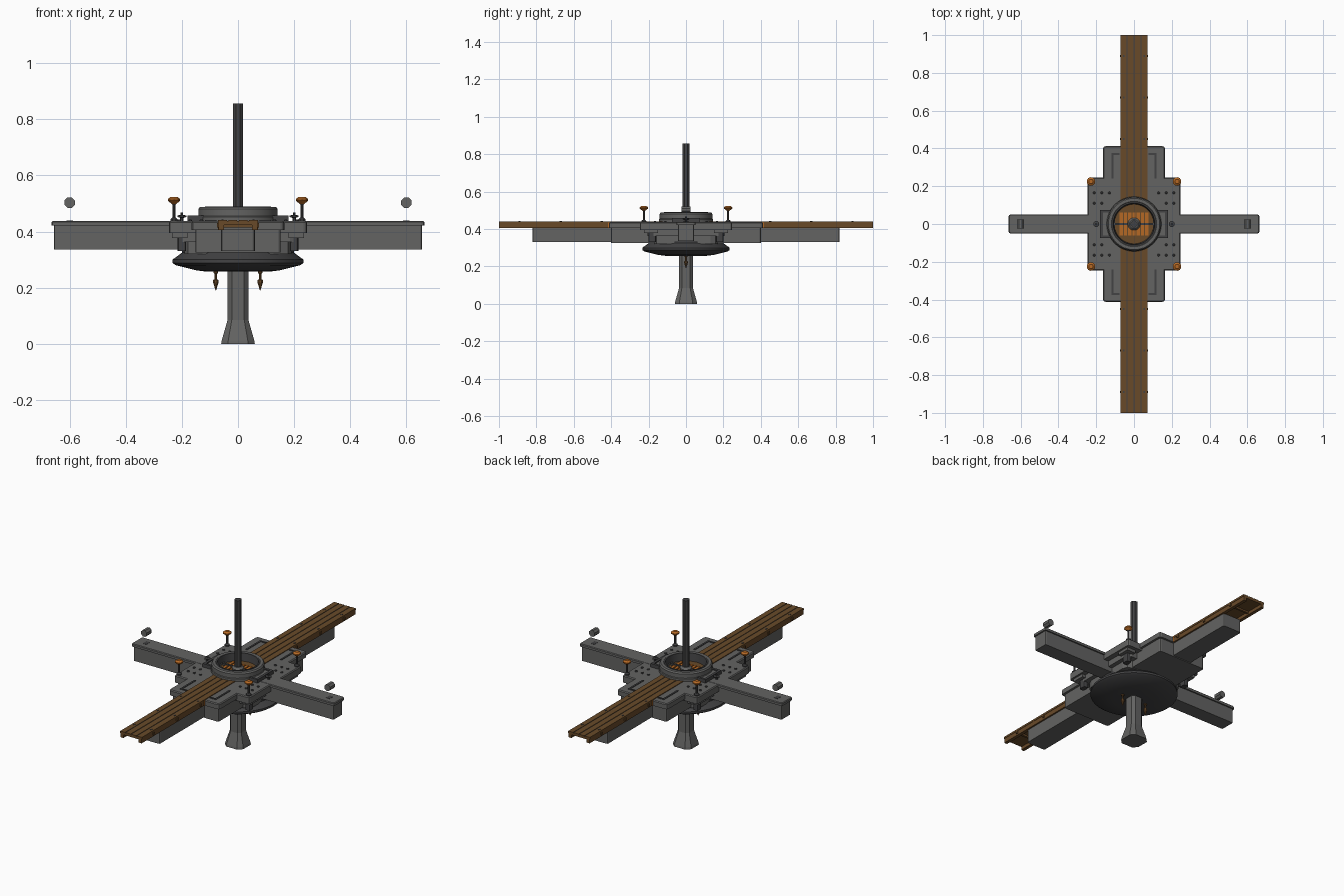
import bpy, bmesh, math
from mathutils import Vector

cube = bpy.data.objects.get("Cube")
if cube:
    bpy.data.objects.remove(cube, do_unlink=True)


def material(name, r, g, b):
    m = bpy.data.materials.new(name)
    m.use_nodes = True
    m.diffuse_color = (r, g, b, 1)
    m.node_tree.nodes["Principled BSDF"].inputs["Base Color"].default_value = (r, g, b, 1)
    return m


GREY = material("stone grey", 0.125, 0.125, 0.122)
DARK = material("dark iron", 0.055, 0.055, 0.057)
BROWN = material("brown wood", 0.14, 0.068, 0.022)
ORANGE = material("orange copper", 0.46, 0.14, 0.018)


def finish(bm, name, mat, smooth=False):
    bmesh.ops.recalc_face_normals(bm, faces=bm.faces)
    mesh = bpy.data.meshes.new(name)
    bm.to_mesh(mesh)
    bm.free()
    mesh.materials.append(mat)
    ob = bpy.data.objects.new(name, mesh)
    bpy.context.collection.objects.link(ob)
    if smooth:
        bpy.ops.object.select_all(action='DESELECT')
        ob.select_set(True)
        bpy.context.view_layer.objects.active = ob
        bpy.ops.object.shade_smooth_by_angle(angle=math.radians(30))
    return ob


def box(name, mat, x, y, z, corner=0.0, rim=0.0):
    """Box from (low, high) ranges, with optional cut corners and softened top."""
    bm = bmesh.new()
    bmesh.ops.create_cube(bm, size=1)
    for v in bm.verts:
        v.co = Vector([r[0] if c < 0 else r[1] for c, r in zip(v.co, (x, y, z))])
    if corner:
        upright = [e for e in bm.edges if abs(e.verts[0].co.z - e.verts[1].co.z) > 1e-5]
        bmesh.ops.bevel(bm, geom=upright, offset=corner, segments=2, profile=0.5, affect='EDGES')
    if rim:
        top = [e for e in bm.edges if all(v.co.z > z[1] - 1e-5 for v in e.verts)]
        bmesh.ops.bevel(bm, geom=top, offset=rim, segments=1, affect='EDGES')
    return finish(bm, name, mat)


def block(name, mat, hx, hy, z, **kw):
    return box(name, mat, (-hx, hx), (-hy, hy), z, **kw)


def lathe(name, mat, profile, sides=32, at=(0, 0), closed=False, smooth=True):
    """Turn (radius, height) points about a vertical axis."""
    bm = bmesh.new()
    rings = []
    for r, z in profile:
        rings.append([bm.verts.new((at[0] + r * math.cos(a), at[1] + r * math.sin(a), z))
                      for a in ((i + 0.5) * math.tau / sides for i in range(sides))])
    pairs = list(zip(rings, rings[1:]))
    if closed:
        pairs.append((rings[-1], rings[0]))
    else:
        bm.faces.new(rings[0])
        bm.faces.new(rings[-1])
    for a, b in pairs:
        for i in range(sides):
            j = (i + 1) % sides
            bm.faces.new((a[i], a[j], b[j], b[i]))
    return finish(bm, name, mat, smooth)


def mirrored(lo, hi, s):
    return (lo, hi) if s > 0 else (-hi, -lo)


SIDES = (1, -1)

# Lower pedestal, square with cut corners and a flared foot
bm = bmesh.new()
levels = []
for h, z in ((0.06, 0), (0.058, 0.012), (0.037, 0.085), (0.037, 0.27)):
    c = h * 0.6
    outline = ((h, -c), (h, c), (c, h), (-c, h), (-h, c), (-h, -c), (-c, -h), (c, -h))
    levels.append([bm.verts.new((x, y, z)) for x, y in outline])
for a, b in zip(levels, levels[1:]):
    for i in range(8):
        bm.faces.new((a[i], a[i - 1], b[i - 1], b[i]))
bm.faces.new(levels[0])
bm.faces.new(levels[-1])
finish(bm, "pedestal", GREY)

# Underside dish and its hanging spikes
lathe("dish", DARK, [(0.11, 0.257), (0.15, 0.262), (0.222, 0.28), (0.234, 0.288),
                     (0.234, 0.3), (0.2, 0.325), (0.2, 0.335)], 40)
for s in SIDES:
    lathe("hanging_spike", BROWN, [(0.001, 0.19), (0.011, 0.22), (0.011, 0.227), (0.005, 0.23),
                                   (0.005, 0.25), (0.009, 0.252), (0.009, 0.27)], 8, (0.079 * s, 0), smooth=False)

# Stepped hull and cross-shaped deck
block("hull_lower", GREY, 0.19, 0.17, (0.32, 0.365), corner=0.04)
block("hull_middle", GREY, 0.215, 0.205, (0.362, 0.397), corner=0.03)
block("deck_square", GREY, 0.246, 0.246, (0.395, 0.437), corner=0.012, rim=0.005)
block("deck_long_hull", GREY, 0.152, 0.4, (0.325, 0.41), corner=0.01)
block("deck_long", GREY, 0.165, 0.412, (0.405, 0.437), corner=0.014, rim=0.005)
for sx in SIDES:
    for sy in SIDES:
        box("corner_bracket", GREY, mirrored(0.18, 0.235, sx), mirrored(0.15, 0.225, sy), (0.378, 0.397))
        box("corner_foot", DARK, mirrored(0.185, 0.215, sx), mirrored(0.16, 0.2, sy), (0.33, 0.38), corner=0.008)

# Cross arms with flanged tops and floating end lamps
for s in SIDES:
    box("arm_beam", GREY, mirrored(0.14, 0.655, s), (-0.043, 0.043), (0.336, 0.425), corner=0.006)
    box("arm_flange", GREY, mirrored(0.14, 0.664, s), (-0.051, 0.051), (0.421, 0.438), corner=0.012, rim=0.004)
    bm = bmesh.new()
    bmesh.ops.create_cone(bm, cap_ends=True, segments=8, radius1=0.02, radius2=0.02, depth=0.046)
    for v in bm.verts:
        a = math.pi / 8
        x, y = v.co.x * math.cos(a) - v.co.y * math.sin(a), v.co.x * math.sin(a) + v.co.y * math.cos(a)
        v.co = Vector((0.6 * s + x, v.co.z, 0.503 + y))
    finish(bm, "end_lamp", GREY)
    box("lamp_mark", DARK, mirrored(0.588, 0.612, s), (-0.017, 0.017), (0.437, 0.4395))

# Long beams below the track
for s in SIDES:
    box("track_beam", GREY, (-0.06, 0.06), mirrored(0.38, 0.82, s), (0.33, 0.407), corner=0.008)

# Plank track with side rails and cross ties
block("track_bed", BROWN, 0.068, 1.0, (0.424, 0.4375))
for x in (-0.0555, -0.0185, 0.0185, 0.0555):
    box("track_plank", BROWN, (x - 0.0155, x + 0.0155), (-1, 1), (0.43, 0.441))
for x in (-0.037, 0, 0.037):
    box("track_gap", DARK, (x - 0.003, x + 0.003), (-0.998, 0.998), (0.43, 0.4382))
for s in SIDES:
    box("track_side_rail", BROWN, mirrored(0.05, 0.069, s), (-1, 1), (0.405, 0.43))
    box("track_end_bracket", ORANGE, mirrored(0.05, 0.072, s), (-0.418, 0.418), (0.405, 0.436))
    for y in (0.45, 0.67, 0.89):
        y *= s
        block_y = (y - 0.006, y + 0.006)
        box("track_tie", BROWN, (-0.075, 0.075), block_y, (0.414, 0.43))
        for x in (-0.0555, 0.0555):
            box("track_bolt", DARK, (x - 0.004, x + 0.004), block_y, (0.44, 0.443))

# Raised trim lines and rivets on the deck
for sx in SIDES:
    for sy in SIDES:
        box("deck_trim", DARK, mirrored(0.108, 0.118, sx), mirrored(0.24, 0.375, sy), (0.434, 0.4405))
        box("deck_trim_end", DARK, mirrored(0.076, 0.118, sx), mirrored(0.365, 0.375, sy), (0.434, 0.4405))
        for x, y in ((0.17, 0.165), (0.13, 0.165), (0.17, 0.11), (0.21, 0.165), (0.21, 0.11)):
            lathe("deck_rivet", DARK, [(0.007, 0.434), (0.007, 0.441), (0.004, 0.443)], 8,
                  (x * sx, y * sy), smooth=False)

# Side frames beside the ring
for s in SIDES:
    box("side_housing", GREY, mirrored(0.1, 0.165, s), (-0.06, 0.06), (0.436, 0.452))
    box("side_frame_outer", DARK, mirrored(0.165, 0.18, s), (-0.074, 0.074), (0.436, 0.458))
    for t in SIDES:
        box("side_frame_end", DARK, mirrored(0.1, 0.18, s), mirrored(0.06, 0.074, t), (0.436, 0.458))
    lathe("side_valve", DARK, [(0.007, 0.435), (0.007, 0.449), (0.017, 0.452), (0.017, 0.457),
                               (0.005, 0.46), (0.005, 0.468)], 8, (0.2 * s, 0), smooth=False)

# Central ring, grille floor and mast
lathe("ring_base", GREY, [(0.112, 0.436), (0.145, 0.436), (0.145, 0.452), (0.142, 0.456), (0.142, 0.48),
                          (0.136, 0.488), (0.12, 0.488), (0.112, 0.482)], 40, closed=True)
lathe("ring_inner_lip", DARK, [(0.104, 0.436), (0.114, 0.436), (0.118, 0.49), (0.11, 0.49)], 40, closed=True)
lathe("grille_floor", BROWN, [(0.11, 0.436), (0.11, 0.444)], 32)
for i in range(-3, 4):
    x = i * 0.0225
    box("grille_bar", ORANGE, (x - 0.008, x + 0.008), (-0.06, 0.06), (0.443, 0.45))
block("grille_cross_bar", DARK, 0.1, 0.006, (0.443, 0.455))
lathe("mast_hub", GREY, [(0.034, 0.44), (0.034, 0.455), (0.024, 0.465)], 12, smooth=False)
lathe("mast", DARK, [(0.02, 0.44), (0.02, 0.857)], 8, smooth=False)

# Mushroom-shaped corner lamps
for sx in SIDES:
    for sy in SIDES:
        at = (0.228 * sx, 0.225 * sy)
        lathe("corner_post", DARK, [(0.014, 0.434), (0.014, 0.444), (0.006, 0.45), (0.006, 0.495),
                                    (0.011, 0.504)], 8, at, smooth=False)
        lathe("corner_lamp", ORANGE, [(0.009, 0.499), (0.023, 0.51), (0.023, 0.516), (0.012, 0.524)], 10, at,
              smooth=False)
